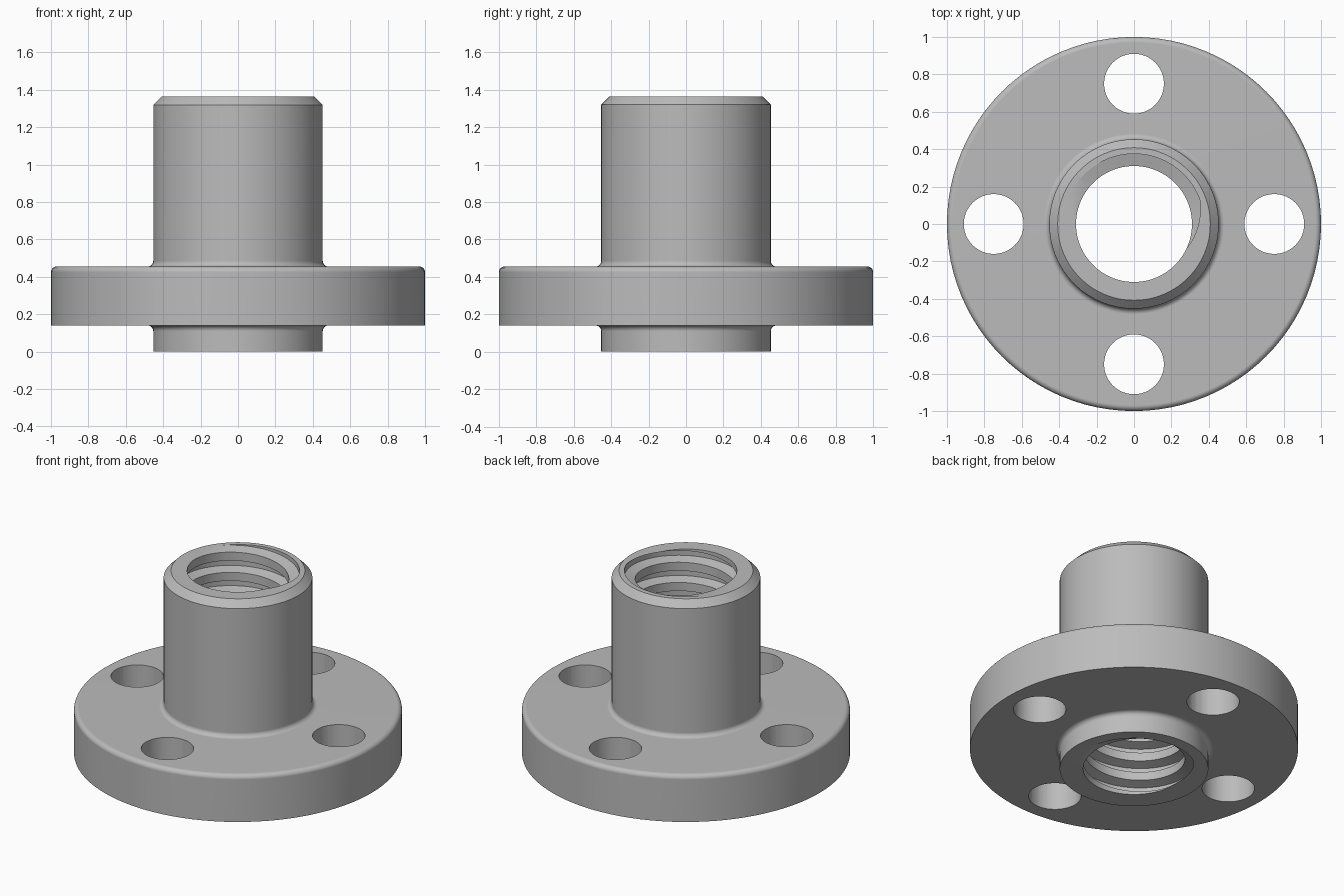
import bpy, bmesh
from math import sin, cos, pi, radians
from mathutils import Matrix, Vector

cube = bpy.data.objects.get("Cube")
if cube:
    bpy.data.objects.remove(cube, do_unlink=True)

HEIGHT = 1.365
BARREL_R, FLANGE_R = 0.453, 1.0
FLANGE_LOW, FLANGE_TOP = 0.14, 0.455
CHAMFER, FILLET = 0.045, 0.03
BORE_R, ROOT_R, PITCH = 0.31, 0.375, 0.136
SEGMENTS = 96

steel = bpy.data.materials.new("grey steel")
steel.use_nodes = True
grey = (0.5, 0.5, 0.5, 1)
steel.diffuse_color = grey
steel.node_tree.nodes["Principled BSDF"].inputs["Base Color"].default_value = grey


def make_object(name, bm):
    bmesh.ops.recalc_face_normals(bm, faces=bm.faces)
    mesh = bpy.data.meshes.new(name)
    bm.to_mesh(mesh)
    bm.free()
    mesh.materials.append(steel)
    obj = bpy.data.objects.new(name, mesh)
    bpy.context.collection.objects.link(obj)
    return obj


def arc(cx, cz, start, end, steps=6):
    """Quarter-round profile points, angles in degrees."""
    angles = [radians(start + (end - start) * i / steps) for i in range(steps + 1)]
    return [(cx + FILLET * cos(a), cz + FILLET * sin(a)) for a in angles]


def turned_body():
    """Barrel and flange as one revolved profile."""
    profile = [(0, 0), (BARREL_R, 0)]
    profile += arc(BARREL_R + FILLET, FLANGE_LOW - FILLET, 180, 90)
    profile += [(FLANGE_R, FLANGE_LOW)]
    profile += arc(FLANGE_R - FILLET, FLANGE_TOP - FILLET, 0, 90)
    profile += arc(BARREL_R + FILLET, FLANGE_TOP + FILLET, 270, 180)
    profile += [(BARREL_R, HEIGHT - CHAMFER), (BARREL_R - CHAMFER, HEIGHT), (0, HEIGHT)]
    bm = bmesh.new()
    verts = [bm.verts.new((r, 0, z)) for r, z in profile]
    edges = [bm.edges.new(pair) for pair in zip(verts, verts[1:])]
    bmesh.ops.spin(bm, geom=verts + edges, cent=(0, 0, 0), axis=(0, 0, 1),
                   angle=2 * pi, steps=SEGMENTS)
    bmesh.ops.remove_doubles(bm, verts=bm.verts, dist=0.0001)
    return make_object("flanged_nut", bm)


def thread_cutter():
    """Solid screw with a trapezoid thread, trimmed flat at both ends."""
    section = [(-0.29, BORE_R), (-0.165, ROOT_R), (0.165, ROOT_R), (0.29, BORE_R)]
    size = len(section)
    turns = int(HEIGHT / PITCH) + 8
    base = HEIGHT - PITCH * (80 / 360 + turns - 4)
    bm = bmesh.new()
    columns = []
    for k in range(SEGMENTS):
        a = 2 * pi * k / SEGMENTS
        columns.append([bm.verts.new((r * cos(a), r * sin(a),
                                      base + PITCH * (t + k / SEGMENTS + dz)))
                        for t in range(turns) for dz, r in section])
    for k in range(SEGMENTS):
        here = columns[k]
        # The last column joins the first one a full turn higher
        there = columns[k + 1] if k + 1 < SEGMENTS else columns[0][size:]
        for j in range(min(len(here), len(there)) - 1):
            bm.faces.new((here[j], there[j], there[j + 1], here[j + 1]))
    for z, up in ((-0.1, -1), (HEIGHT + 0.1, 1)):
        cut = bmesh.ops.bisect_plane(bm, geom=bm.verts[:] + bm.edges[:] + bm.faces[:],
                                     plane_co=Vector((0, 0, z)),
                                     plane_no=Vector((0, 0, up)), clear_outer=True)
        rim = [e for e in cut["geom_cut"] if isinstance(e, bmesh.types.BMEdge)]
        bmesh.ops.edgenet_fill(bm, edges=rim)
    return make_object("thread_cutter", bm)


def bolt_hole_cutter():
    bm = bmesh.new()
    for x, y in ((1, 0), (0, 1), (-1, 0), (0, -1)):
        bmesh.ops.create_cone(bm, cap_ends=True, segments=48, radius1=0.16,
                              radius2=0.16, depth=0.8,
                              matrix=Matrix.Translation((0.75 * x, 0.75 * y, 0.3)))
    return make_object("bolt_hole_cutter", bm)


# Cut the threaded bore and the four bolt holes
nut = turned_body()
bpy.ops.object.select_all(action='DESELECT')
bpy.context.view_layer.objects.active = nut
nut.select_set(True)
for cutter in (thread_cutter(), bolt_hole_cutter()):
    cutter.hide_render = True
    mod = nut.modifiers.new("cut", 'BOOLEAN')
    mod.operation = 'DIFFERENCE'
    mod.solver = 'EXACT'
    mod.object = cutter
    bpy.ops.object.modifier_apply(modifier=mod.name)
    bpy.data.objects.remove(cutter, do_unlink=True)

# Smooth rounds, crisp edges
bpy.ops.object.shade_smooth_by_angle(angle=radians(30))
weighted = nut.modifiers.new("flat_face_normals", 'WEIGHTED_NORMAL')
weighted.keep_sharp = True
